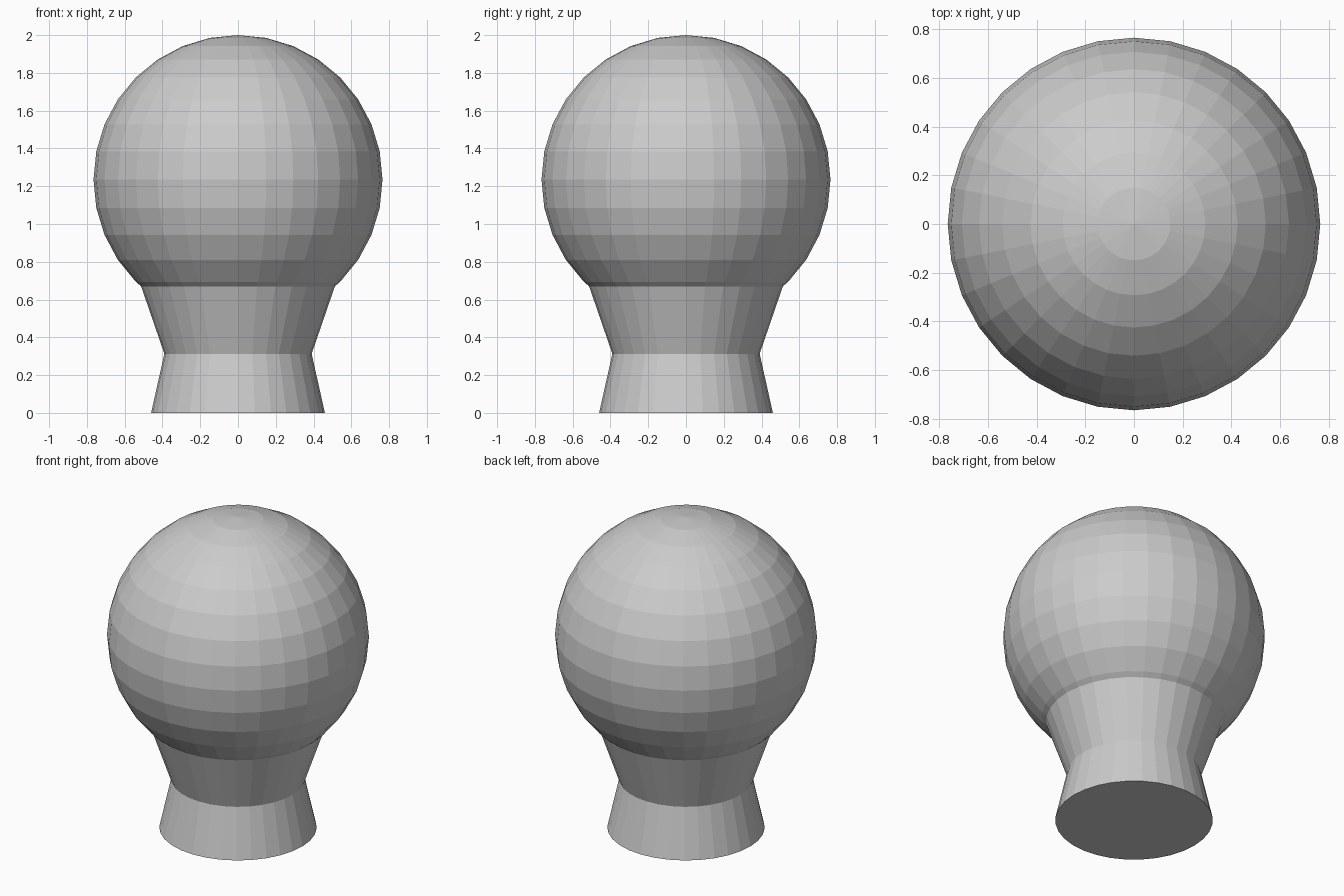
import bpy, bmesh
from math import sin, cos, pi

if "Cube" in bpy.data.objects:
    bpy.data.objects.remove(bpy.data.objects["Cube"])

SEGMENTS = 32
RADIUS, CENTRE = 0.765, 1.235


def lathe(name, profile):
    """Revolve an (r, z) profile around z; flat faces, capped base, closed tip."""
    bm = bmesh.new()
    rings = [[bm.verts.new((r * cos(2 * pi * i / SEGMENTS), r * sin(2 * pi * i / SEGMENTS), z))
              for i in range(SEGMENTS)] for r, z in profile[:-1]]
    tip = bm.verts.new((0, 0, profile[-1][1]))
    bm.faces.new(rings[0][::-1])
    for i in range(SEGMENTS):
        j = (i + 1) % SEGMENTS
        for low, high in zip(rings, rings[1:]):
            bm.faces.new((low[i], low[j], high[j], high[i]))
        bm.faces.new((rings[-1][i], rings[-1][j], tip))
    bmesh.ops.recalc_face_normals(bm, faces=bm.faces)
    mesh = bpy.data.meshes.new(name)
    bm.to_mesh(mesh)
    bm.free()
    obj = bpy.data.objects.new(name, mesh)
    bpy.context.collection.objects.link(obj)
    return obj


# Flared foot, pinched waist and the collar where the neck meets the ball
neck = [(0.46, 0.0), (0.39, 0.313), (0.513, 0.67)]

# Ball: 16-ring sphere, from the first ring above the collar to the top pole
ball = [(RADIUS * sin(k * pi / 16), CENTRE + RADIUS * cos(k * pi / 16))
        for k in range(12, -1, -1)]

lathe("ball_knob", neck + ball)
